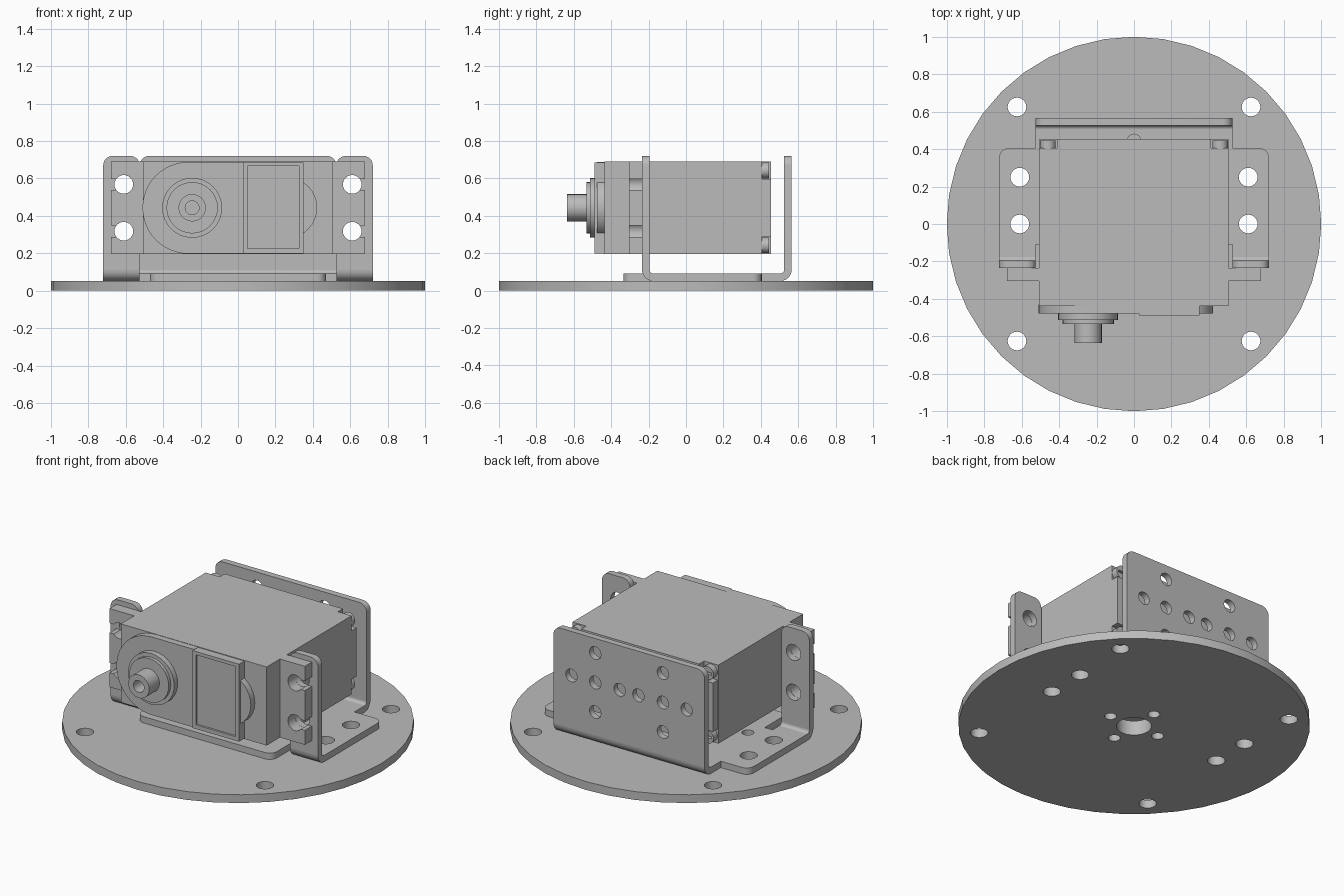
import bpy, bmesh
from math import sin, cos, pi, radians, asin
from mathutils import Vector

if "Cube" in bpy.data.objects:
    bpy.data.objects.remove(bpy.data.objects["Cube"])

grey = bpy.data.materials.new("plain grey")
grey.use_nodes = True
grey.diffuse_color = (0.5, 0.5, 0.5, 1)
grey.node_tree.nodes["Principled BSDF"].inputs["Base Color"].default_value = (0.5, 0.5, 0.5, 1)

# Extrusion directions: outline in xy, in xz, or in yz
AXES = {"z": (0, 0, 0), "y": (pi / 2, 0, 0), "x": (pi / 2, 0, pi / 2)}


def arc(cx, cy, r, start, end, n=12):
    steps = [radians(start + (end - start) * i / n) for i in range(n + 1)]
    return [(cx + r * cos(a), cy + r * sin(a)) for a in steps]


def circle(cx, cy, r, n=24):
    return arc(cx, cy, r, 0, 360, n)[:-1]


def rect(x0, x1, y0, y1):
    return [(x0, y0), (x1, y0), (x1, y1), (x0, y1)]


def rounded(points):
    """Outline from (x, y) or (x, y, radius) corners."""
    out = []
    for i, p in enumerate(points):
        v = Vector(p[:2])
        if len(p) == 2:
            out.append(tuple(v))
            continue
        a = v + (Vector(points[i - 1][:2]) - v).normalized() * p[2]
        b = v + (Vector(points[(i + 1) % len(points)][:2]) - v).normalized() * p[2]
        c = a + b - v
        for k in range(7):
            t = k / 6 * pi / 2
            out.append(tuple(c + (a - c) * cos(t) + (b - c) * sin(t)))
    return out


def slab(name, outline, lo, hi, axis="z", holes=()):
    """Flat plate with holes, filling lo..hi along the axis."""
    curve = bpy.data.curves.new(name, "CURVE")
    curve.dimensions = "2D"
    curve.fill_mode = "BOTH"
    curve.extrude = (hi - lo) / 2
    for loop in [outline, *holes]:
        spline = curve.splines.new("POLY")
        spline.points.add(len(loop) - 1)
        for point, (x, y) in zip(spline.points, loop):
            point.co = (x, y, 0, 1)
        spline.use_cyclic_u = True
    temp = bpy.data.objects.new(name + " outline", curve)
    bpy.context.collection.objects.link(temp)
    graph = bpy.context.evaluated_depsgraph_get()
    mesh = bpy.data.meshes.new_from_object(temp.evaluated_get(graph))
    bpy.data.objects.remove(temp)
    bm = bmesh.new()
    bm.from_mesh(mesh)
    bmesh.ops.remove_doubles(bm, verts=bm.verts, dist=0.0001)
    bmesh.ops.recalc_face_normals(bm, faces=bm.faces)
    bm.to_mesh(mesh)
    bm.free()
    mesh.materials.clear()
    mesh.materials.append(grey)
    obj = bpy.data.objects.new(name, mesh)
    bpy.context.collection.objects.link(obj)
    obj.rotation_euler = AXES[axis]
    obj.location["xyz".index(axis)] = (lo + hi) / 2
    bpy.ops.object.select_all(action="DESELECT")
    obj.select_set(True)
    bpy.context.view_layer.objects.active = obj
    bpy.ops.object.shade_smooth_by_angle(angle=radians(30))
    return obj


def mirrored(points):
    return points + [(-p[0], *p[1:]) for p in reversed(points)]


SIDES = ((1, "left"), (-1, "right"))
MID = 0.443          # height of the motor axis
hub_holes = [circle(0, 0, 0.1)] + [circle(x, y, 0.035, 16) for x, y in
             ((0.175, 0), (-0.175, 0), (0, 0.175), (0, -0.175))]
side_holes = [circle(s * 0.61, y, 0.05) for s in (1, -1) for y in (0, 0.25)]

# Round base disc
corner_holes = [circle(sx * 0.625, sy * 0.625, 0.05) for sx in (1, -1) for sy in (1, -1)]
slab("base_disc", circle(0, 0, 1, 40), 0, 0.052, holes=hub_holes + side_holes + corner_holes)

# Bracket floor with front lip and bend reliefs
floor = mirrored([(0.47, -0.335, 0.05), (0.47, -0.11), (0.525, -0.11), (0.525, -0.175),
                  (0.72, -0.175), (0.72, 0.405, 0.05), (0.525, 0.405), (0.525, 0.505)])
ring_holes = [circle(x, y, 0.035, 16) for x, y in ((0.43, 0), (-0.43, 0), (0, 0.445))]
slab("bracket_floor", rounded(floor), 0.052, 0.092, holes=hub_holes + side_holes + ring_holes)

# Bracket bends
BEND_Z = 0.112
def bend(name, y, start, end, x0, x1):
    profile = arc(y, BEND_Z, 0.06, start, end, 8) + arc(y, BEND_Z, 0.02, end, start, 8)
    slab(name, profile, x0, x1, "x")

bend("back_bend", 0.505, 270, 360, -0.525, 0.525)

# Bracket back plate with two crosses of holes
back_holes = []
for s in (1, -1):
    back_holes += [circle(s * x, MID + z, 0.04, 20) for x, z in
                   ((0.065, 0), (0.235, 0), (0.4, 0), (0.235, 0.185), (0.235, -0.185))]
back = mirrored([(0.525, BEND_Z), (0.525, 0.72, 0.05)])
slab("bracket_back", rounded(back), 0.525, 0.565, "y", back_holes)

for s, side in SIDES:
    # Bracket front tabs
    x0, x1 = sorted((s * 0.525, s * 0.72))
    bend(side + "_tab_bend", -0.175, 180, 270, x0, x1)
    tab = [(x0, BEND_Z), (x1, BEND_Z), (x1, 0.72, 0.05), (x0, 0.72, 0.05)]
    slab(side + "_tab", rounded(tab), -0.235, -0.195, "y",
         [circle(s * 0.61, MID + z, 0.05) for z in (0.125, -0.125)])

    # Motor mounting ears with open slots
    gap = 0.03
    half = asin(gap / 0.05) * 180 / pi
    ear = [(0.5, 0.197), (0.678, 0.197)]
    for z in (MID - 0.125, MID + 0.125):
        ear += [(0.678, z - gap)] + arc(0.61, z, 0.05, 360 - half, half, 18) + [(0.678, z + gap)]
    ear += [(0.678, 0.69), (0.5, 0.69)]
    slab(side + "_ear", [(s * x, z) for x, z in ear], -0.305, -0.236, "y")

    # Case screws with slotted heads
    for dz, level in ((0.2, "upper"), (-0.2, "lower")):
        x, z = s * 0.46, MID + dz
        slab(f"{side}_{level}_screw", circle(x, z, 0.042), 0.4, 0.445, "y",
             [rect(x - 0.028, x + 0.028, z - 0.007, z + 0.007)])

# Motor case and notched back cover
slab("motor_case", rect(-0.508, 0.505, 0.197, 0.69), -0.437, 0.405, "y")
cover = mirrored([(0.41, 0.197), (0.41, 0.29), (0.505, 0.29),
                  (0.505, 0.596), (0.41, 0.596), (0.41, 0.69)])
slab("back_cover", cover, 0.4, 0.455, "y")

# Gear cover: rounded end, bulge and framed panel
gear = arc(-0.265, MID, 0.245, 90, 270, 24) + [(0.03, MID - 0.245), (0.03, MID + 0.245)]
slab("gear_cover", gear, -0.477, -0.43, "y")
slab("gear_bulge", circle(0.26, MID, 0.163, 32), -0.477, -0.43, "y")
slab("panel", rect(0.027, 0.35, 0.2, 0.686), -0.477, -0.43, "y")
slab("panel_frame", rect(0.027, 0.35, 0.2, 0.686), -0.49, -0.477, "y",
     [rect(0.05, 0.325, 0.225, 0.665)])

# Output shaft, stepped and bored
for name, r, front, rear in (("shaft_collar", 0.16, -0.512, -0.47),
                             ("shaft_step", 0.137, -0.533, -0.51)):
    slab(name, circle(-0.245, MID, r, 32), front, rear, "y")
slab("shaft", circle(-0.245, MID, 0.073), -0.635, -0.53, "y", [circle(-0.245, MID, 0.037)])
